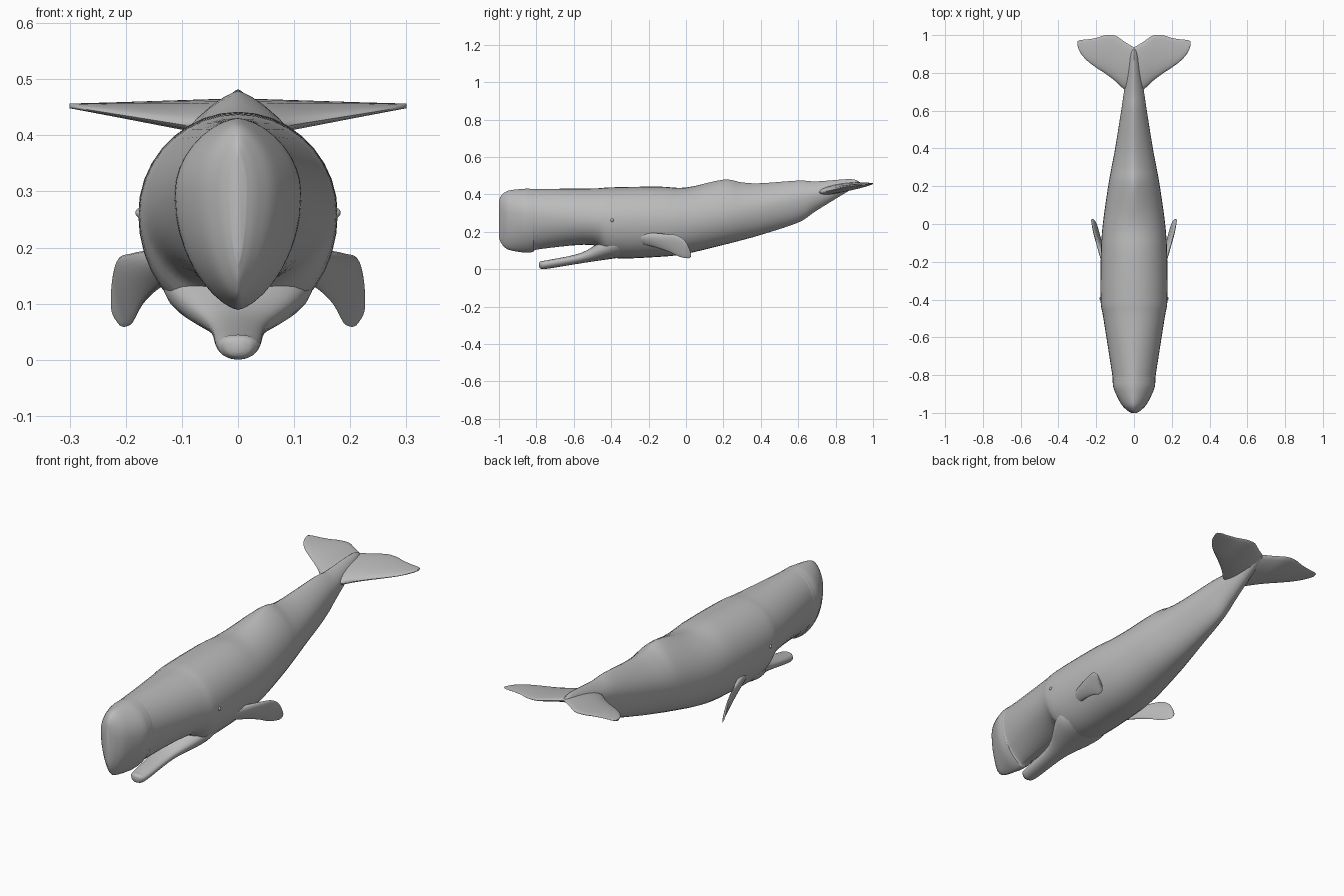
import bpy, bmesh, math
from mathutils import Vector

if "Cube" in bpy.data.objects:
    bpy.data.objects.remove(bpy.data.objects["Cube"])

skin = bpy.data.materials.new("whale_grey")
skin.diffuse_color = (0.5, 0.5, 0.5, 1)
skin.use_nodes = True
skin.node_tree.nodes["Principled BSDF"].inputs["Base Color"].default_value = skin.diffuse_color


def clamp(v):
    return max(0.0, min(1.0, v))


def smooth_rows(rows, n):
    """Catmull-Rom interpolation of station rows."""
    out = []
    for i in range(len(rows) - 1):
        p0, p1, p2, p3 = (rows[max(0, min(len(rows) - 1, i + k))] for k in (-1, 0, 1, 2))
        for j in range(n):
            t = j / n
            out.append([0.5 * (2 * b + (c - a) * t + (2 * a - 5 * b + 4 * c - d) * t * t
                               + (3 * b - a - 3 * c + d) * t ** 3)
                        for a, b, c, d in zip(p0, p1, p2, p3)])
    return out + [list(rows[-1])]


def loft(name, rings, mirror=False):
    """Skin closed rings, cap both ends and shade smooth."""
    bm = bmesh.new()
    vs = [[bm.verts.new(p) for p in ring] for ring in rings]
    n = len(rings[0])
    for a, b in zip(vs, vs[1:]):
        for i in range(n):
            bm.faces.new((a[i], a[(i + 1) % n], b[(i + 1) % n], b[i]))
    bm.faces.new(vs[0])
    bm.faces.new(vs[-1])
    bmesh.ops.recalc_face_normals(bm, faces=bm.faces)
    me = bpy.data.meshes.new(name)
    bm.to_mesh(me)
    bm.free()
    ob = bpy.data.objects.new(name, me)
    bpy.context.collection.objects.link(ob)
    me.materials.append(skin)
    if mirror:
        ob.modifiers.new("mirror", "MIRROR").use_mirror_merge = False
    bpy.ops.object.select_all(action="DESELECT")
    ob.select_set(True)
    bpy.context.view_layer.objects.active = ob
    bpy.ops.object.shade_smooth_by_angle(angle=math.radians(60))


def section(y, w, top, bot, mid, p_top, p_bot, n=36):
    """Cross-section whose top and bottom can be round or pointed."""
    ring = []
    for i in range(n):
        t = 2 * math.pi * i / n
        c, s = math.cos(t), math.sin(t)
        x = math.copysign(max(w, 0.001) * abs(c) ** (p_top if s > 0 else p_bot), c)
        ring.append((x, y, mid + s * (top - mid if s > 0 else mid - bot)))
    return ring


def body_section(row):
    """Wedge-shaped head, round chest, ridged tail."""
    y, w, top, bot = row
    head, tail = clamp((-0.5 - y) / 0.4), max(y, 0)
    mid = 0.26 + 0.08 * max(0, -0.4 - y) + 0.22 * tail ** 1.3
    mid = max(bot + 0.002, min(top - 0.002, mid))
    return section(y, w, top, bot, mid, 1 + 0.3 * head + 0.55 * clamp(tail / 0.2),
                   0.95 + 0.45 * head + 0.15 * clamp(tail / 0.6))


# Body: y, half width, top, bottom
body = [
    (-1.0, 0.014, 0.37, 0.17), (-0.985, 0.038, 0.397, 0.135),
    (-0.95, 0.07, 0.42, 0.105), (-0.87, 0.108, 0.43, 0.09),
    (-0.82, 0.113, 0.43, 0.092), (-0.78, 0.118, 0.43, 0.108),
    (-0.5, 0.162, 0.432, 0.13), (-0.4, 0.177, 0.438, 0.062),
    (-0.15, 0.175, 0.442, 0.066), (0.0, 0.165, 0.437, 0.083),
    (0.2, 0.137, 0.479, 0.13), (0.3, 0.119, 0.464, 0.156),
    (0.4, 0.1, 0.46, 0.184), (0.6, 0.068, 0.474, 0.25),
    (0.7, 0.053, 0.47, 0.315), (0.88, 0.024, 0.482, 0.425),
    (0.93, 0.006, 0.465, 0.45),
]
loft("body", [body_section(r) for r in smooth_rows(body, 5)])

# Lower jaw, slim in front and widening into the throat: y, half width, top, bottom
jaw = [
    (-0.785, 0.012, 0.035, 0.012), (-0.775, 0.03, 0.044, 0.003),
    (-0.74, 0.04, 0.049, 0.003), (-0.56, 0.055, 0.088, 0.032),
    (-0.44, 0.115, 0.16, 0.05), (-0.37, 0.135, 0.2, 0.06),
    (-0.28, 0.1, 0.2, 0.075),
]
loft("lower_jaw", [section(y, w, a, b, 0.6 * a + 0.4 * b, 0.8, 0.9, 28)
                   for y, w, a, b in smooth_rows(jaw, 5)])


def blade(lead, trail, normal, thick, n=20):
    """Rounded blade section between a leading and a trailing edge."""
    lead, trail, normal = Vector(lead), Vector(trail), Vector(normal).normalized()
    ring = []
    for i in range(n):
        t = 2 * math.pi * i / n
        u = 0.5 - 0.5 * math.cos(t)
        ring.append(lead.lerp(trail, u) + normal * thick * math.sin(t) * (1.25 - 0.6 * u))
    return ring


# Tail flukes, thinning outwards: x, leading y, trailing y
fluke = [
    (0.0, 0.70, 0.935), (0.05, 0.712, 0.965), (0.1, 0.757, 0.998), (0.15, 0.795, 1.0),
    (0.2, 0.828, 0.985), (0.25, 0.866, 0.977), (0.285, 0.908, 0.974), (0.3, 0.945, 0.966),
]
loft("tail_fluke", [blade((x, a, 0.403 + 0.16 * x), (x, b, 0.461 - 0.02 * x), (0, -0.2, 1),
                          0.004 + 0.022 * clamp(1 - x / 0.3))
                    for x, a, b in smooth_rows(fluke, 3)], mirror=True)

# Flippers, thinning backwards: y, centre x, centre z, half chord
flipper = [
    (-0.24, 0.135, 0.165, 0.03), (-0.17, 0.16, 0.156, 0.038),
    (-0.1, 0.182, 0.142, 0.047), (-0.04, 0.199, 0.125, 0.058),
    (0.0, 0.21, 0.109, 0.05), (0.018, 0.217, 0.095, 0.034),
    (0.026, 0.22, 0.085, 0.014),
]
loft("flipper", [blade((x + 0.2 * c, y - 0.25 * c, z + c), (x - 0.2 * c, y + 0.1 * c, z - c),
                       (1, 0, -0.2), 0.005 + 0.06 * max(0, 0.026 - y))
                 for y, x, z, c in smooth_rows(flipper, 3)], mirror=True)

# Eyes
for side, label in ((-1, "left"), (1, "right")):
    bpy.ops.mesh.primitive_uv_sphere_add(segments=14, ring_count=8, radius=0.009,
                                         location=(side * 0.174, -0.395, 0.262))
    eye = bpy.context.object
    eye.name = label + "_eye"
    eye.data.materials.append(skin)
    bpy.ops.object.shade_smooth()
